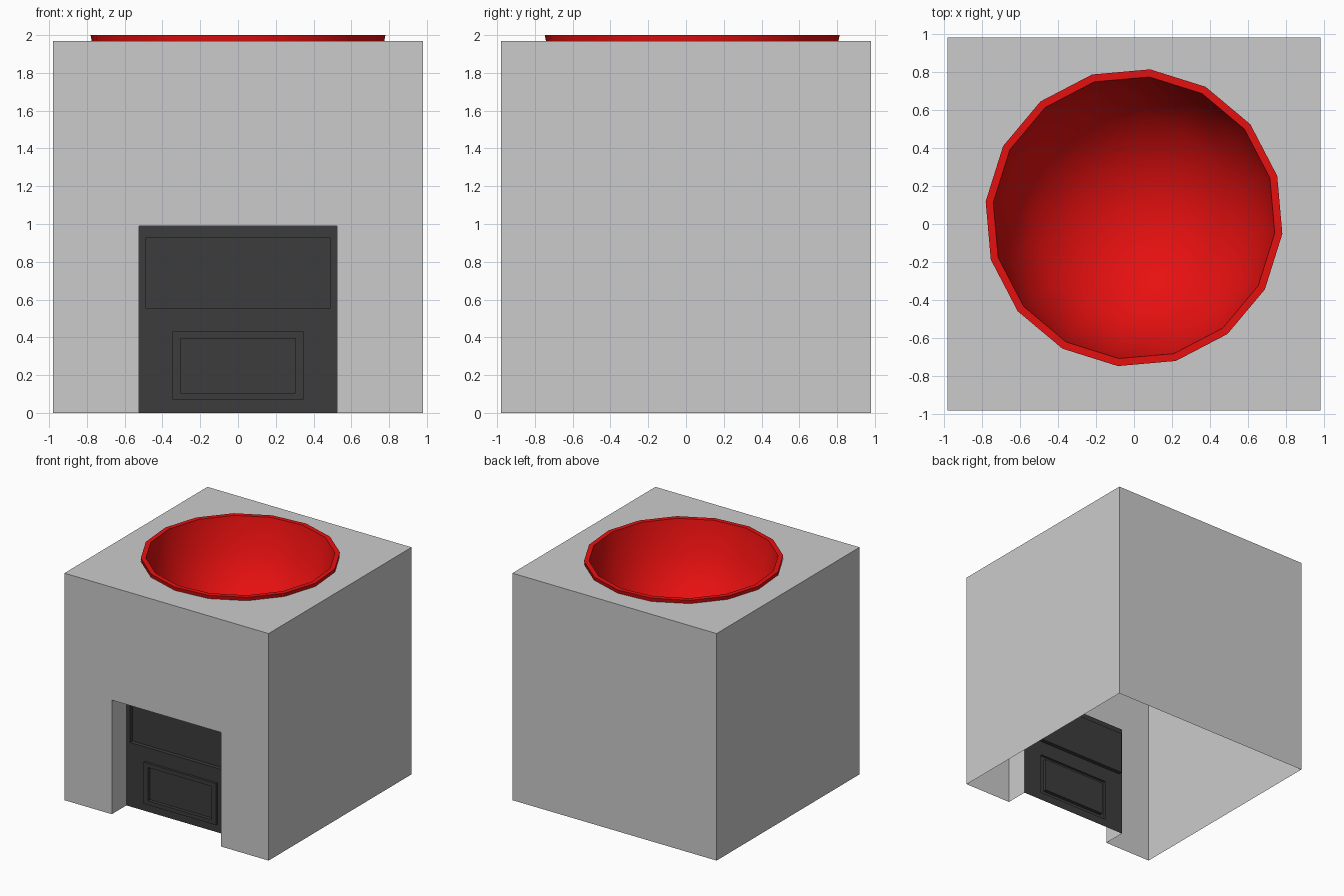
import bpy, bmesh, math
from mathutils import Vector

if "Cube" in bpy.data.objects:
    bpy.data.objects.remove(bpy.data.objects["Cube"])

H, TOP = 0.98, 1.97            # body half width, body height
NX, NZ, NY = 0.525, 0.99, -0.78  # front recess half width, height, back plane
R, BY, SIDES = 0.785, 0.033, 16  # bowl radius, y centre, sides
TURN = math.radians(-6.2)


def material(name, color):
    m = bpy.data.materials.new(name)
    m.diffuse_color = color
    m.use_nodes = True
    m.node_tree.nodes["Principled BSDF"].inputs["Base Color"].default_value = m.diffuse_color
    return m


def finish(name, bm, mat=None, recalc=False):
    bmesh.ops.remove_doubles(bm, verts=bm.verts[:], dist=1e-4)
    if recalc:
        bmesh.ops.recalc_face_normals(bm, faces=bm.faces[:])
    me = bpy.data.meshes.new(name)
    bm.to_mesh(me)
    bm.free()
    ob = bpy.data.objects.new(name, me)
    bpy.context.collection.objects.link(ob)
    if mat:
        me.materials.append(mat)
    return ob


def face(bm, pts):
    return bm.faces.new([bm.verts.new(p) for p in pts])


def circle(r, z):
    return [Vector((r * math.cos(TURN + 2 * math.pi * i / SIDES),
                    BY + r * math.sin(TURN + 2 * math.pi * i / SIDES), z))
            for i in range(SIDES)]


# Body: thin open-bottomed shell with a recess in the front
bm = bmesh.new()
face(bm, [(H, -H, 0), (H, H, 0), (H, H, TOP), (H, -H, TOP)])
face(bm, [(-H, H, 0), (-H, -H, 0), (-H, -H, TOP), (-H, H, TOP)])
face(bm, [(H, H, 0), (-H, H, 0), (-H, H, TOP), (H, H, TOP)])
face(bm, [(-H, -H, 0), (-NX, -H, 0), (-NX, -H, NZ), (NX, -H, NZ),
          (NX, -H, 0), (H, -H, 0), (H, -H, TOP), (-H, -H, TOP)])
# recess sides and ceiling
face(bm, [(-NX, -H, 0), (-NX, NY, 0), (-NX, NY, NZ), (-NX, -H, NZ)])
face(bm, [(NX, NY, 0), (NX, -H, 0), (NX, -H, NZ), (NX, NY, NZ)])
face(bm, [(-NX, -H, NZ), (-NX, NY, NZ), (NX, NY, NZ), (NX, -H, NZ)])
# top with the round hole for the bowl
edges = []
for loop in ([(-H, -H, TOP), (H, -H, TOP), (H, H, TOP), (-H, H, TOP)],
             circle(R - 0.002, TOP)):
    vs = [bm.verts.new(p) for p in loop]
    edges += [bm.edges.new((vs[i], vs[(i + 1) % len(vs)])) for i in range(len(vs))]
bmesh.ops.triangle_fill(bm, use_beauty=True, edges=edges, normal=(0, 0, 1))
finish("body", bm, recalc=True)


# Dark panel: nested rectangles (half width, z low, z high, y) joined by quads
def stepped_panel(bm, rects):
    loops = [[bm.verts.new(p) for p in ((-w, y, a), (w, y, a), (w, y, b), (-w, y, b))]
             for w, a, b, y in rects]
    for p, q in zip(loops, loops[1:]):
        for i in range(4):
            j = (i + 1) % 4
            bm.faces.new((p[i], p[j], q[j], q[i]))
    bm.faces.new(loops[-1])


bm = bmesh.new()
stepped_panel(bm, [(NX, 0.49, NZ, NY), (0.49, 0.555, 0.925, NY),
                   (0.49, 0.555, 0.925, NY + 0.035)])
stepped_panel(bm, [(NX, 0, 0.49, NY), (0.348, 0.07, 0.43, NY),
                   (0.348, 0.07, 0.43, NY - 0.02), (0.305, 0.105, 0.395, NY - 0.02),
                   (0.305, 0.105, 0.395, NY + 0.01)])
finish("front_panel", bm, material("dark", (0.045, 0.045, 0.045, 1)))

# Bowl: half sphere with a flat rim
bm = bmesh.new()
profile = [(r * math.cos(a), 2 - r * math.sin(a))
           for r, order in ((R, range(4, -1, -1)), (R - 0.04, range(5)))
           for a in [math.pi / 8 * k for k in order]]
rings = [[bm.verts.new(p) for p in circle(r, z)] for r, z in profile]
for p, q in zip(rings, rings[1:]):
    for i in range(SIDES):
        j = (i + 1) % SIDES
        bm.faces.new((p[i], p[j], q[j], q[i]))
bmesh.ops.remove_doubles(bm, verts=bm.verts[:], dist=1e-4)
bowl = finish("bowl", bm, material("red", (0.8, 0.005, 0.005, 1)), recalc=True)
bpy.context.view_layer.objects.active = bowl
bowl.select_set(True)
bpy.ops.object.shade_smooth_by_angle(angle=math.radians(40))
